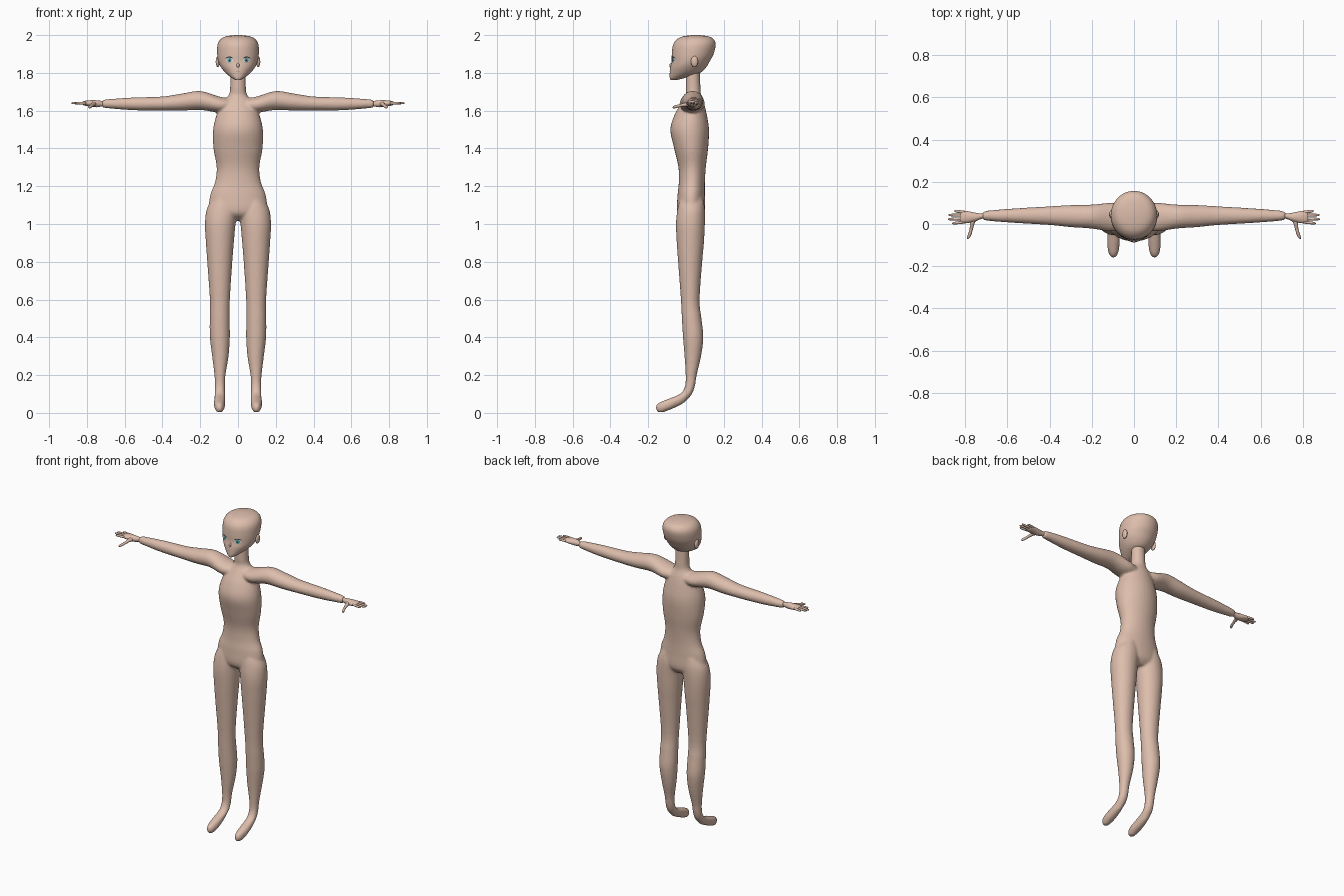
import bpy, bmesh, math
from mathutils import Vector
from mathutils.bvhtree import BVHTree

cube = bpy.data.objects.get("Cube")
if cube:
    bpy.data.objects.remove(cube)


def material(name, rgb):
    m = bpy.data.materials.new(name)
    m.use_nodes = True
    m.diffuse_color = (*rgb, 1)
    m.node_tree.nodes["Principled BSDF"].inputs["Base Color"].default_value = (*rgb, 1)
    return m


SKIN = material("skin", (0.72, 0.51, 0.41))
TEAL = material("iris teal", (0.08, 0.36, 0.38))
DARK = material("lash dark", (0.04, 0.035, 0.035))
WHITE = material("eye white", (0.85, 0.87, 0.87))
LIP = material("lip", (0.5, 0.27, 0.22))


def catmull(a, b, c, d, t):
    return [0.5 * (2 * q + (r - p) * t + (2 * p - 5 * q + 4 * r - s) * t * t
                   + (3 * q - p - 3 * r + s) * t ** 3) for p, q, r, s in zip(a, b, c, d)]


def loft(bm, axis, sections, sides=32, steps=4, side=1):
    """Oval rings along an axis; each section is (position, low, high, low, high)."""
    last = len(sections) - 1
    rows = []
    for i in range(last):
        quad = [sections[min(max(i + k, 0), last)] for k in (-1, 0, 1, 2)]
        rows += [catmull(*quad, s / steps) for s in range(steps)]
    rows.append(sections[last])
    rings = []
    for pos, a0, a1, b0, b1 in rows:
        ring = []
        for k in range(sides):
            t = math.tau * k / sides
            a = (a0 + a1) / 2 + (a1 - a0) / 2 * math.cos(t)
            b = (b0 + b1) / 2 + (b1 - b0) / 2 * math.sin(t)
            x, y, z = {"x": (pos, a, b), "y": (a, pos, b), "z": (a, b, pos)}[axis]
            ring.append(bm.verts.new((x * side, y, z)))
        rings.append(ring)
    for r, s in zip(rings, rings[1:]):
        for k in range(sides):
            n = (k + 1) % sides
            bm.faces.new((r[k], r[n], s[n], s[k]))
    bm.faces.new(rings[0])
    bm.faces.new(rings[-1])


def finish(bm, name, mat, mirror=False):
    bmesh.ops.recalc_face_normals(bm, faces=bm.faces)
    for f in bm.faces:
        f.smooth = True
    me = bpy.data.meshes.new(name)
    bm.to_mesh(me)
    bm.free()
    me.materials.append(mat)
    ob = bpy.data.objects.new(name, me)
    bpy.context.collection.objects.link(ob)
    if mirror:
        ob.modifiers.new("Mirror", "MIRROR")
    return ob


# Body: torso, legs and arms fused into one smooth skin
torso = [(z, -w, w, f, b) for z, w, f, b in (
    (1.02, .08, .0, .07), (1.06, .15, -.045, .1), (1.15, .148, -.045, .1),
    (1.22, .122, -.038, .1), (1.3, .113, -.04, .105), (1.4, .13, -.063, .117),
    (1.5, .132, -.083, .122), (1.58, .113, -.06, .11), (1.64, .085, -.025, .095),
    (1.68, .05, -.002, .08), (1.72, .042, -.002, .077), (1.82, .042, .0, .073))]
leg = [(1.14, .03, .13, -.03, .09), (1.08, .003, .165, -.045, .1), (1.0, .013, .175, -.053, .1),
       (.9, .022, .17, -.049, .095), (.8, .03, .163, -.042, .086), (.6, .043, .149, -.027, .072),
       (.5, .044, .15, -.022, .082), (.4, .043, .149, -.016, .092), (.3, .05, .137, -.008, .08),
       (.2, .066, .125, -.002, .057), (.14, .069, .123, -.006, .047), (.1, .069, .124, -.032, .032),
       (.07, .069, .126, -.105, .008), (.05, .069, .127, -.15, -.015),
       (.025, .071, .124, -.161, -.065), (.003, .085, .11, -.15, -.12)]
arm = [(.02, -.01, .08, 1.6, 1.66), (.1, -.035, .1, 1.59, 1.675), (.2, -.022, .092, 1.604, 1.704),
       (.3, -.015, .09, 1.6, 1.69), (.4, -.005, .084, 1.6, 1.675), (.55, .004, .075, 1.602, 1.67),
       (.66, .012, .067, 1.61, 1.663), (.71, .018, .06, 1.615, 1.658), (.72, .026, .052, 1.622, 1.65)]
bm = bmesh.new()
loft(bm, "z", torso)
for s in (1, -1):
    loft(bm, "z", leg, side=s)
    loft(bm, "x", arm, side=s)
body = finish(bm, "body", SKIN)
remesh = body.modifiers.new("Remesh", "REMESH")
remesh.mode = "VOXEL"
remesh.voxel_size = 0.007
remesh.use_smooth_shade = True
relax = body.modifiers.new("Smooth", "SMOOTH")
relax.factor = 0.5
relax.iterations = 6

# Head: rounded skull tapering to a pointed chin
bm = bmesh.new()
loft(bm, "z", [(z, -w, w, f, b) for z, w, f, b in (
    (1.762, .012, -.082, -.05), (1.775, .035, -.086, .0), (1.8, .066, -.086, .075),
    (1.83, .09, -.083, .107), (1.86, .104, -.076, .125), (1.9, .11, -.075, .146),
    (1.95, .108, -.068, .157), (1.98, .09, -.045, .145), (1.994, .06, -.012, .115),
    (2.0, .015, .035, .07))], sides=48)
bmesh.ops.recalc_face_normals(bm, faces=bm.faces)
surface = BVHTree.FromBMesh(bm)
finish(bm, "head", SKIN)

# Ears and nose
for name, at, size, both in (("ears", (.107, .045, 1.86), (.011, .019, .029), True),
                             ("nose", (0, -.08, 1.84), (.008, .008, .012), False)):
    bm = bmesh.new()
    bmesh.ops.create_uvsphere(bm, u_segments=20, v_segments=12, radius=1)
    bmesh.ops.scale(bm, vec=size, verts=bm.verts)
    bmesh.ops.translate(bm, vec=at, verts=bm.verts)
    finish(bm, name, SKIN, both)


# Face details: thin patches laid on the head
def patch(name, mat, x, z, w, h, lift, mirror=True, bend=0):
    bm = bmesh.new()
    rings = []
    for r in (.02, .5, 1):
        ring = []
        for k in range(20):
            t = math.tau * k / 20
            u = r * math.cos(t)
            px, pz = x + w * u, z + h * r * math.sin(t) - bend * u * u
            hit = surface.ray_cast(Vector((px, -1, pz)), Vector((0, 1, 0)))[0]
            ring.append(bm.verts.new((px, hit.y - lift, pz)))
        rings.append(ring)
    bm.faces.new(rings[0])
    for a, b in zip(rings, rings[1:]):
        for k in range(20):
            n = (k + 1) % 20
            bm.faces.new((a[k], a[n], b[n], b[k]))
    finish(bm, name, mat, mirror)


patch("eye_whites", WHITE, .045, 1.868, .018, .012, .0015)
patch("irises", TEAL, .045, 1.868, .012, .014, .0025)
patch("pupils", DARK, .045, 1.867, .005, .007, .0035)
patch("eye_highlights", WHITE, .049, 1.873, .003, .003, .0045)
patch("upper_lashes", DARK, .046, 1.884, .021, .003, .0035, bend=.008)
patch("mouth", LIP, 0, 1.808, .012, .0015, .0015, mirror=False)

# Hands: wrist, palm, four fingers and a forward thumb
bm = bmesh.new()
loft(bm, "x", [(.7, .027, .051, 1.625, 1.65), (.725, .024, .05, 1.622, 1.652),
               (.75, .013, .053, 1.618, 1.655), (.785, .005, .06, 1.622, 1.655),
               (.815, .004, .062, 1.628, 1.651), (.825, .015, .05, 1.634, 1.646)], sides=20)
for y, spread, tip in ((.009, -.006, .862), (.025, -.002, .882), (.041, .002, .88), (.056, .006, .852)):
    reach = tip - .805
    loft(bm, "x", [(.805 + reach * t, y + spread * t - r, y + spread * t + r, 1.64 - r, 1.64 + r)
                   for t, r in ((0, .007), (.5, .007), (.9, .0055), (1, .002))], sides=10, steps=2)
loft(bm, "y", [(y, x - r, x + r, z - r, z + r) for y, x, z, r in (
    (.03, .755, 1.636, .013), (.005, .766, 1.634, .011), (-.025, .772, 1.628, .008),
    (-.055, .781, 1.621, .008), (-.067, .787, 1.618, .006), (-.071, .789, 1.617, .002))], sides=12, steps=3)
finish(bm, "hands", SKIN, True)
